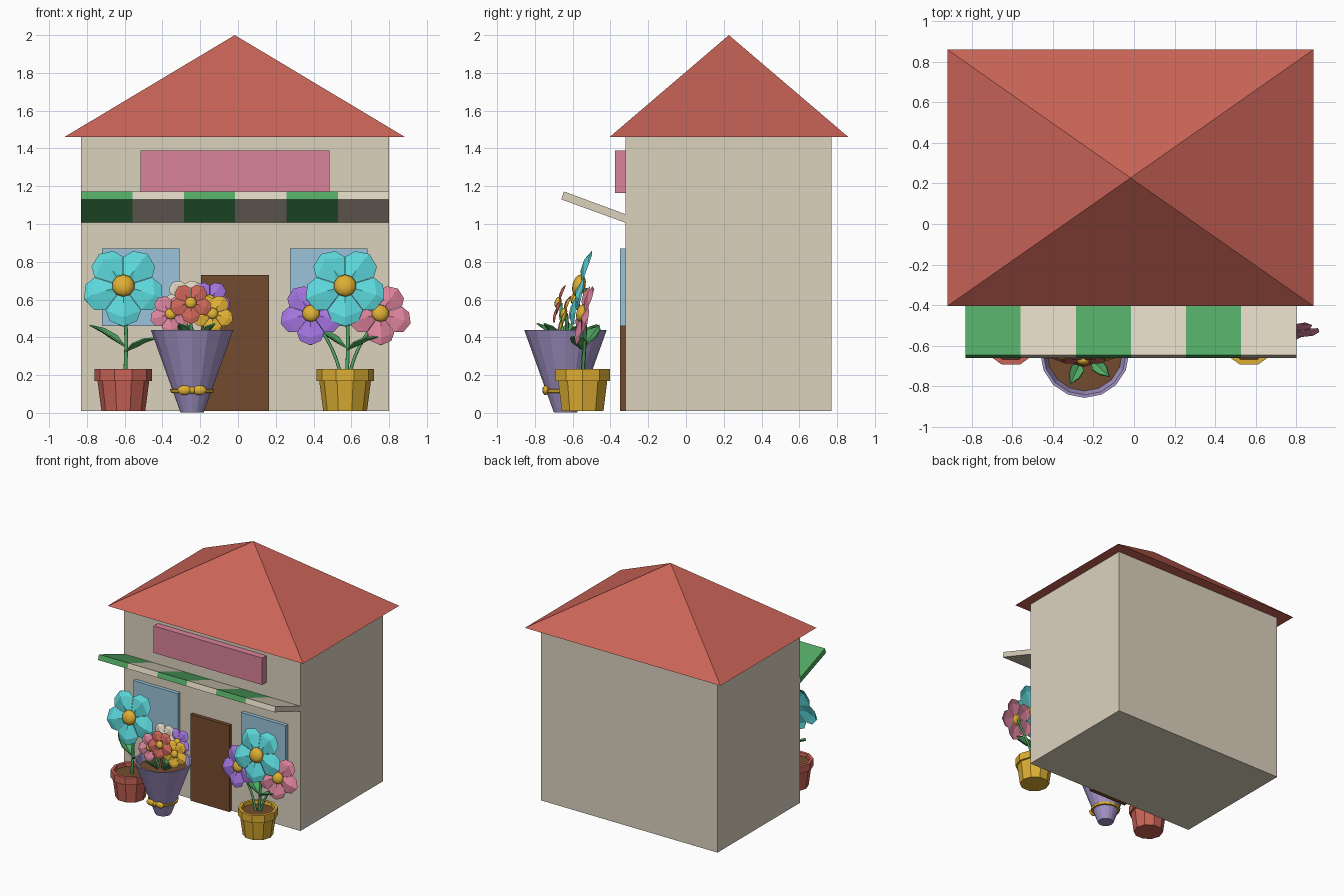
import bpy, bmesh, math
from mathutils import Matrix, Vector

if "Cube" in bpy.data.objects:
    bpy.data.objects.remove(bpy.data.objects["Cube"])


def mat(name, r, g, b):
    m = bpy.data.materials.new(name)
    lin = [((c / 255 + 0.055) / 1.055) ** 2.4 for c in (r, g, b)]
    m.diffuse_color = (*lin, 1)
    m.use_nodes = True
    m.node_tree.nodes["Principled BSDF"].inputs["Base Color"].default_value = m.diffuse_color
    return m


CREAM = mat("cream", 220, 210, 190)
RED = mat("terracotta red", 202, 100, 87)
PINK = mat("pink", 219, 130, 155)
GREEN = mat("green", 82, 168, 100)
BLUE = mat("window blue", 155, 196, 218)
BROWN = mat("brown", 116, 75, 46)
LAVENDER = mat("lavender", 163, 148, 198)
GOLD = mat("gold", 222, 175, 52)
CYAN = mat("cyan", 92, 215, 218)
VIOLET = mat("violet", 162, 115, 222)


def finish(name, bm, *mats):
    bmesh.ops.recalc_face_normals(bm, faces=bm.faces)
    me = bpy.data.meshes.new(name)
    bm.to_mesh(me)
    bm.free()
    for m in mats:
        me.materials.append(m)
    ob = bpy.data.objects.new(name, me)
    bpy.context.collection.objects.link(ob)
    return ob


def box(name, x0, x1, y0, y1, z0, z1, m):
    bm = bmesh.new()
    t = Matrix.Translation(((x0 + x1) / 2, (y0 + y1) / 2, (z0 + z1) / 2))
    s = Matrix.Diagonal((x1 - x0, y1 - y0, z1 - z0, 1))
    bmesh.ops.create_cube(bm, size=1, matrix=t @ s)
    return finish(name, bm, m)


def lathe(name, x, y, profile, sides, m, soil_from=None):
    """Revolve (radius, z) pairs; faces from ring soil_from on become brown."""
    bm = bmesh.new()
    rings = []
    for r, z in profile:
        rings.append([bm.verts.new((x + r * math.cos(a), y + r * math.sin(a), z))
                      for a in (math.tau * i / sides for i in range(sides))])
    for a, b in zip(rings, rings[1:]):
        for i in range(sides):
            j = (i + 1) % sides
            bm.faces.new((a[i], a[j], b[j], b[i]))
    bm.faces.new(rings[0])
    bm.faces.new(rings[-1]).material_index = 1
    return finish(name, bm, m, BROWN)


def ellipsoid(bm, matrix, scale, index=0):
    res = bmesh.ops.create_uvsphere(bm, u_segments=10, v_segments=6, radius=1,
                                    matrix=matrix @ Matrix.Diagonal((*scale, 1)))
    for f in {f for v in res["verts"] for f in v.link_faces}:
        f.material_index = index
        f.smooth = True


def flower(name, x, y, z, size, m, tilt=14, yaw=0):
    """Five creased petals around a domed centre, facing the front."""
    bm = bmesh.new()
    frame = (Matrix.Translation((x, y, z)) @ Matrix.Rotation(math.radians(yaw), 4, 'Z')
             @ Matrix.Rotation(math.radians(90 - tilt), 4, 'X') @ Matrix.Scale(size, 4))
    ridge = [(0.1, 0, 0.0), (0.45, 0, 0.09), (0.8, 0, 0.07), (1.0, 0, -0.03)]
    edge = [(0.2, 0.14, 0.0), (0.6, 0.43, 0.0), (0.86, 0.33, -0.03)]
    for k in range(5):
        rot = frame @ Matrix.Rotation(math.radians(270 + 72 * k), 4, 'Z')
        for top, off in ((1, 0.03), (-1, -0.03)):
            c = [bm.verts.new(rot @ Vector((a, b, d + off))) for a, b, d in ridge]
            for s in (1, -1):
                e = [bm.verts.new(rot @ Vector((a, b * s, d))) for a, b, d in edge]
                faces = [(c[0], c[1], e[0]), (c[1], c[2], e[1], e[0]), (c[2], c[3], e[2], e[1])]
                for f in faces:
                    bm.faces.new(f)
    bmesh.ops.remove_doubles(bm, verts=bm.verts, dist=0.0005)
    ellipsoid(bm, frame @ Matrix.Translation((0, 0, 0.07)), (0.28, 0.28, 0.16), 1)
    return finish(name, bm, m, GOLD)


def stem(name, points, radius):
    cu = bpy.data.curves.new(name, 'CURVE')
    cu.dimensions = '3D'
    cu.bevel_depth = radius
    cu.bevel_resolution = 1
    cu.resolution_u = 4
    cu.use_fill_caps = True
    sp = cu.splines.new('BEZIER')
    sp.bezier_points.add(len(points) - 1)
    for p, co in zip(sp.bezier_points, points):
        p.co = co
        p.handle_left_type = p.handle_right_type = 'AUTO'
    cu.materials.append(GREEN)
    ob = bpy.data.objects.new(name, cu)
    bpy.context.collection.objects.link(ob)
    bpy.ops.object.select_all(action='DESELECT')
    ob.select_set(True)
    bpy.context.view_layer.objects.active = ob
    bpy.ops.object.convert(target='MESH')


def leaf(name, base, tip, width):
    """Folded pointed leaf between two points."""
    base, tip = Vector(base), Vector(tip)
    along = tip - base
    side = along.cross(Vector((0, 0, 1))).normalized() * width
    up = side.cross(along).normalized() * width
    bm = bmesh.new()
    mid = [bm.verts.new(base + along * t + up * h)
           for t, h in ((0, 0), (0.35, 0.0), (0.7, 0.1), (1, 0))]
    for s in (1, -1):
        e = [bm.verts.new(base + along * t + side * w * s + up * 0.4)
             for t, w in ((0.35, 1), (0.7, 0.8))]
        bm.faces.new((mid[0], mid[1], e[0]))
        bm.faces.new((mid[1], mid[2], e[1], e[0]))
        bm.faces.new((mid[2], mid[3], e[1]))
    ob = finish(name, bm, GREEN)
    ob.modifiers.new("thickness", 'SOLIDIFY').thickness = 0.008


# Building walls and openings
box("walls", -0.83, 0.80, -0.32, 0.77, 0.01, 1.46, CREAM)
box("sign_board", -0.515, 0.485, -0.375, -0.31, 1.165, 1.39, PINK)
box("door", -0.195, 0.165, -0.35, -0.31, 0.01, 0.73, BROWN)
box("window_left", -0.72, -0.31, -0.35, -0.31, 0.46, 0.87, BLUE)
box("window_right", 0.275, 0.685, -0.35, -0.31, 0.46, 0.87, BLUE)

# Pyramid roof
bm = bmesh.new()
base = [bm.verts.new((x, y, 1.46)) for x, y in
        ((-0.92, -0.405), (0.885, -0.405), (0.885, 0.86), (-0.92, 0.86))]
apex = bm.verts.new((-0.017, 0.227, 2.0))
bm.faces.new(base)
for i in range(4):
    bm.faces.new((base[i], base[(i + 1) % 4], apex))
finish("roof", bm, RED)

# Striped awning
bm = bmesh.new()
rows = []
for i in range(7):
    x = -0.83 + 1.63 * i / 6
    rows.append([bm.verts.new((x, y, z)) for y, z in
                 ((-0.31, 1.003), (-0.66, 1.13), (-0.646, 1.172), (-0.31, 1.048))])
for i, (a, b) in enumerate(zip(rows, rows[1:])):
    for j in range(4):
        k = (j + 1) % 4
        bm.faces.new((a[j], a[k], b[k], b[j])).material_index = i % 2
bm.faces.new(rows[0])
bm.faces.new(rows[-1]).material_index = 1
finish("awning", bm, GREEN, CREAM)

# Two rimmed pots with soil
POT = [(0.116, 0.01), (0.137, 0.17), (0.152, 0.17), (0.152, 0.232),
       (0.128, 0.232), (0.125, 0.205)]
PY = -0.547
for label, px, m in (("left", -0.607, RED), ("right", 0.567, GOLD)):
    lathe("pot_" + label, px, PY, POT, 10, m)
    flower("large_flower_" + label, px, PY - 0.005, 0.67, 0.218, CYAN)
    stem("stem_" + label, [(px + 0.01, PY, 0.2), (px + 0.015, PY + 0.01, 0.4),
                           (px, PY + 0.012, 0.66)], 0.011)
    leaf("leaf_back_" + label, (px + 0.005, PY, 0.35), (px - 0.18, PY + 0.09, 0.46), 0.045)
    leaf("leaf_front_" + label, (px + 0.01, PY, 0.33), (px + 0.175, PY - 0.05, 0.40), 0.045)

# Side flowers of the right pot
for label, fx, s, m in (("left", 0.388, -1, VIOLET), ("right", 0.752, 1, PINK)):
    flower("side_flower_" + label, fx, PY + 0.005, 0.525, 0.17, m, yaw=8 * s)
    stem("side_stem_" + label, [(0.567 + 0.02 * s, PY, 0.2), (0.567 + 0.07 * s, PY + 0.01, 0.34),
                                (fx, PY + 0.015, 0.52)], 0.009)

# Tapered vase with ribbon and bow
VX, VY = -0.243, -0.638
lathe("vase", VX, VY, [(0.062, 0.003), (0.219, 0.44), (0.205, 0.44), (0.185, 0.38)],
      16, LAVENDER)
lathe("ribbon", VX, VY, [(0.095, 0.105), (0.112, 0.107), (0.117, 0.125), (0.10, 0.128)],
      16, GOLD).data.materials[1] = GOLD
bm = bmesh.new()
for dx, sx, sz in ((-0.04, 0.04, 0.026), (0.04, 0.04, 0.026), (0, 0.018, 0.02)):
    ellipsoid(bm, Matrix.Translation((VX + dx, VY - 0.105, 0.12)), (sx, 0.018, sz))
finish("bow", bm, GOLD)

# Bouquet
BOUQUET = (("red", -0.25, -0.67, 0.582, RED), ("yellow", -0.135, -0.64, 0.525, GOLD),
           ("pink", -0.356, -0.645, 0.523, PINK), ("cream", -0.28, -0.585, 0.605, CREAM),
           ("violet", -0.15, -0.58, 0.595, VIOLET))
for label, fx, fy, fz, m in BOUQUET:
    flower("bouquet_" + label, fx, fy, fz, 0.112, m, tilt=16)
    stem("bouquet_stem_" + label, [(VX + (fx - VX) * 0.3, VY, 0.37),
                                   (VX + (fx - VX) * 0.75, fy + 0.012, 0.46),
                                   (fx, fy + 0.008, fz)], 0.008)
for i in range(5):
    a = math.tau * (i + 0.4) / 5
    c, s = math.cos(a), math.sin(a)
    leaf(f"bouquet_leaf_{i}", (VX + 0.05 * c, VY + 0.05 * s, 0.38),
         (VX + 0.17 * c, VY + 0.17 * s, 0.47), 0.035)
